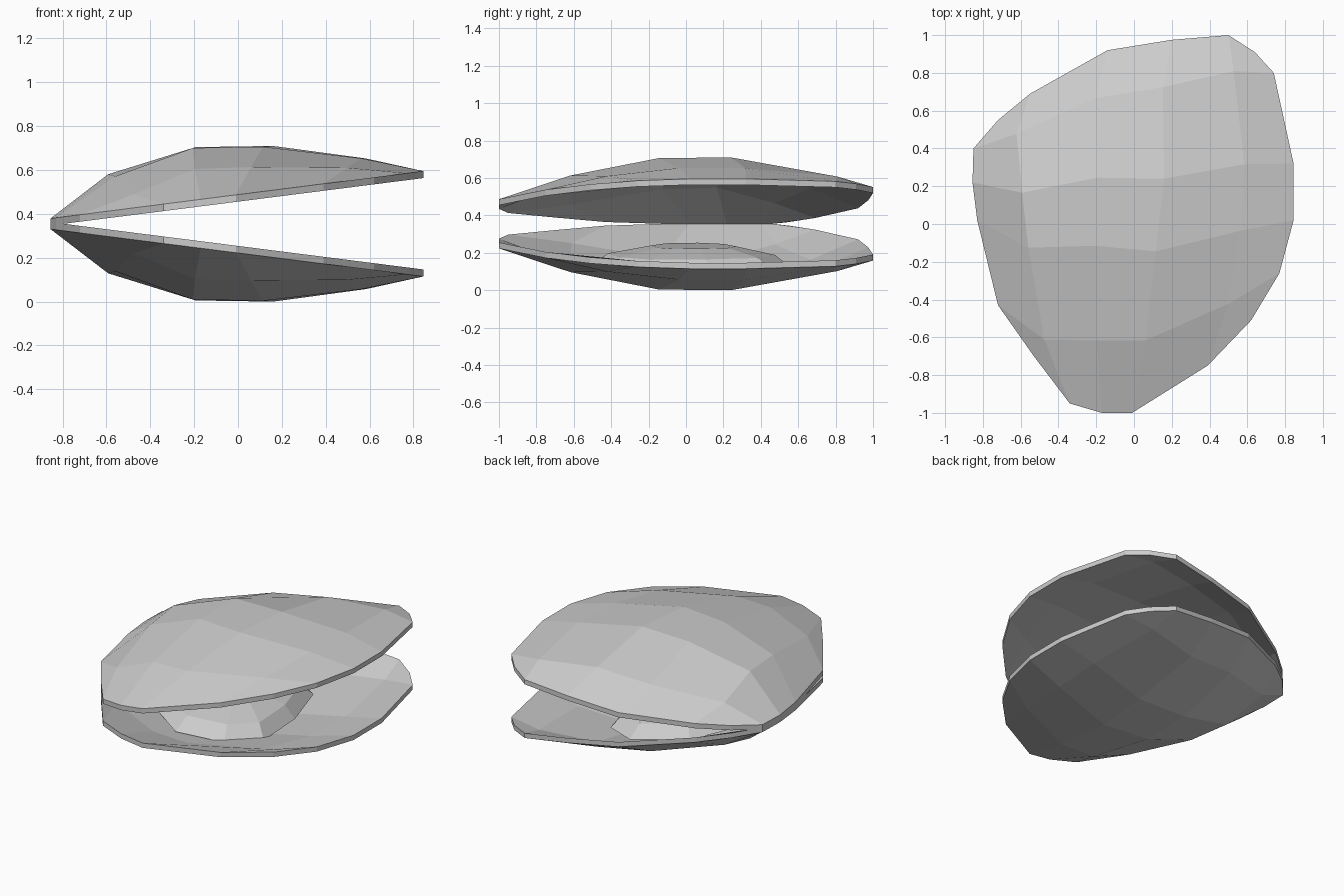
import bpy, bmesh
from mathutils import Vector

if "Cube" in bpy.data.objects:
    bpy.data.objects.remove(bpy.data.objects["Cube"])

# Shell outline split into four sides of five segments (counter-walk from lower left)
LEFT = [(-.53, -.70), (-.72, -.43), (-.83, .02), (-.855, .22), (-.85, .40), (-.72, .55)]
TOP = [(-.72, .55), (-.55, .69), (-.14, .92), (.20, .975), (.50, 1.0), (.64, .91)]
RIGHT = [(.64, .91), (.74, .80), (.845, .32), (.845, .02), (.77, -.26), (.62, -.51)]
BOTTOM = [(.62, -.51), (.39, -.75), (-.01, -1.0), (-.17, -1.0), (-.34, -.95), (-.53, -.70)]
OUTLINE = [Vector(p) for p in LEFT[:-1] + TOP[:-1] + RIGHT[:-1] + BOTTOM[:-1]]
L, T, R, B = ([Vector(p) for p in s] for s in (LEFT, TOP, RIGHT[::-1], BOTTOM[::-1]))
PEAK = Vector((-.13, .10))
DEPTH, WALL, HEIGHT, N = .25, .032, .71, 5


def cross(a, b):
    return a.x * b.y - a.y * b.x


def rim_fraction(p):
    """0 at the peak of the dome, 1 on the outline."""
    d = p - PEAK
    best = 0
    for a, b in zip(OUTLINE, OUTLINE[1:] + OUTLINE[:1]):
        e, q = b - a, a - PEAK
        den = cross(d, e)
        if abs(den) < 1e-9:
            continue
        s, u = cross(q, e) / den, cross(q, d) / den
        if s > 0 and -1e-4 <= u <= 1.0001:
            best = max(best, 1 / s)
    return min(best, 1)


def patch(i, j):
    """Blend the four sides into a grid point."""
    u, v = i / N, j / N
    return ((1 - u) * L[j] + u * R[j] + (1 - v) * B[i] + v * T[i]
            - (1 - u) * (1 - v) * L[0] - u * (1 - v) * R[0]
            - (1 - u) * v * L[N] - u * v * R[N])


def finish(bm, name):
    bmesh.ops.recalc_face_normals(bm, faces=bm.faces)
    me = bpy.data.meshes.new(name)
    bm.to_mesh(me)
    bm.free()
    ob = bpy.data.objects.new(name, me)
    bpy.context.collection.objects.link(ob)
    return ob


def shell(name, flip):
    bm = bmesh.new()
    sheets = []
    for lift in (0, WALL):
        grid = {}
        for i in range(N + 1):
            for j in range(N + 1):
                p = patch(i, j)
                edge = i in (0, N) or j in (0, N)
                t = 1 if edge else rim_fraction(p)
                power = 2 - .5 * (p - PEAK).normalized().x
                z = .222 - .127 * p.x - DEPTH * (1 - t ** power) + lift
                z = max(z, lift)
                grid[i, j] = bm.verts.new((p.x, p.y, HEIGHT - z if flip else z))
        for i in range(N):
            for j in range(N):
                bm.faces.new([grid[i, j], grid[i + 1, j], grid[i + 1, j + 1], grid[i, j + 1]])
        sheets.append(grid)
    # Rim wall joining the outer and inner sheets
    loop = ([(i, 0) for i in range(N)] + [(N, j) for j in range(N)]
            + [(N - i, N) for i in range(N)] + [(0, N - j) for j in range(N)])
    lo, hi = sheets
    for a, b in zip(loop, loop[1:] + loop[:1]):
        bm.faces.new([lo[a], lo[b], hi[b], hi[a]])
    return finish(bm, name)


# Two hinged half shells
shell("lower_shell", False)
shell("upper_shell", True)

# Soft body lying in the lower shell
foot = [(.36, -.24), (.20, -.43), (-.10, -.52), (-.42, -.32), (-.50, .08),
        (-.32, .42), (.02, .57), (.24, .46), (.34, .12)]
bm = bmesh.new()
rings = []
for s, z in ((.7, .06), (1.0, .115), (.82, .19), (.42, .235)):
    rings.append([bm.verts.new((-.03 + s * (x + .03), .05 + s * (y - .05), z - .09 * x * s))
                  for x, y in foot])
for r0, r1 in zip(rings, rings[1:]):
    for k in range(len(foot)):
        m = (k + 1) % len(foot)
        bm.faces.new([r0[k], r0[m], r1[m], r1[k]])
bm.faces.new(rings[0][::-1])
bm.faces.new(rings[-1])
finish(bm, "clam_body")
